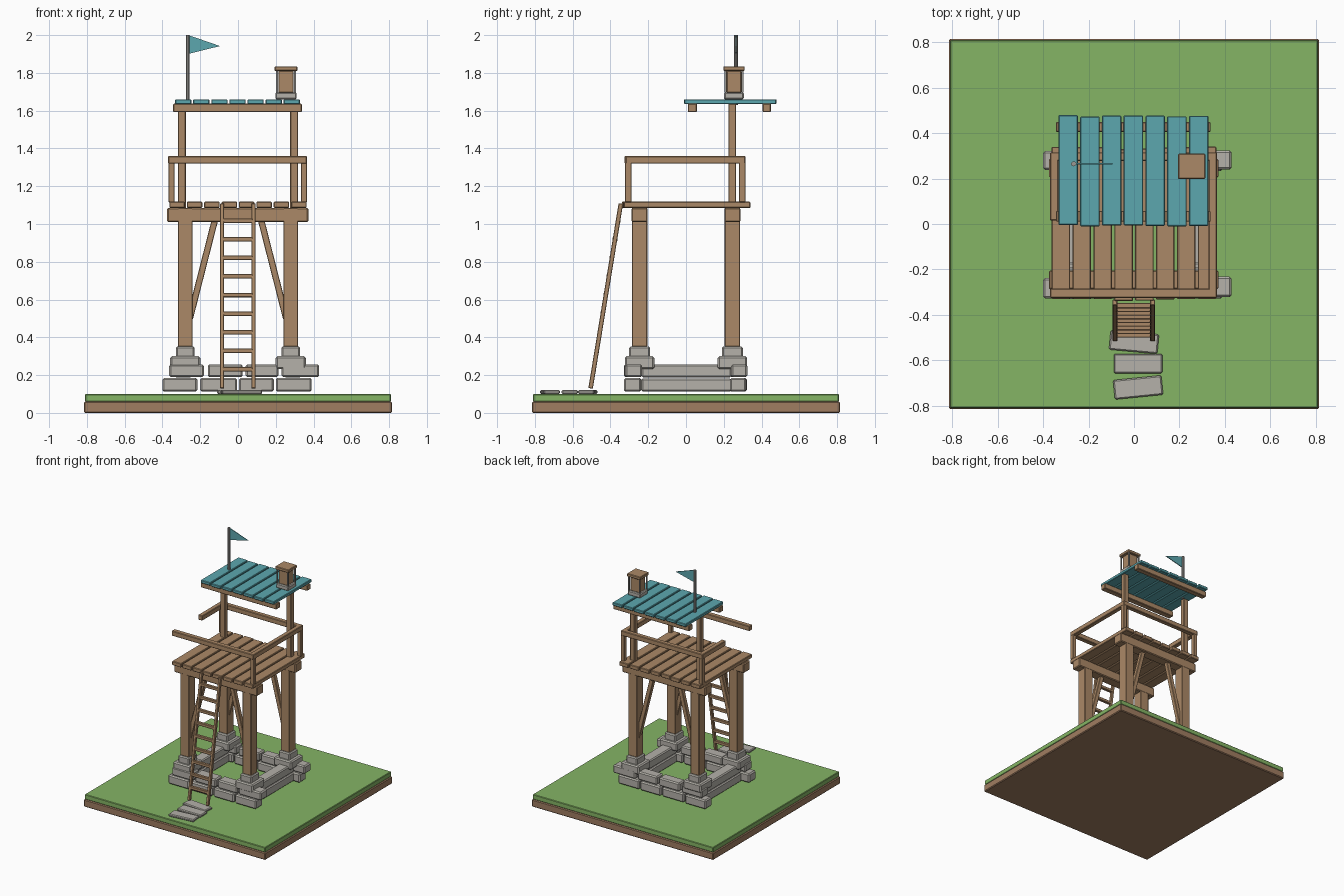
import bpy, bmesh, math, random
from mathutils import Vector, Matrix

if "Cube" in bpy.data.objects:
    bpy.data.objects.remove(bpy.data.objects["Cube"])

random.seed(4)


def material(name, rgb):
    m = bpy.data.materials.new(name)
    m.diffuse_color = (*rgb, 1)
    m.use_nodes = True
    m.node_tree.nodes["Principled BSDF"].inputs["Base Color"].default_value = m.diffuse_color
    return m


WOOD = material("wood", (0.41, 0.25, 0.135))
SOIL = material("soil", (0.35, 0.205, 0.12))
GRASS = material("grass green", (0.235, 0.46, 0.13))
STONE = material("stone grey", (0.46, 0.44, 0.40))
TEAL = material("teal paint", (0.107, 0.39, 0.43))
METAL = material("metal grey", (0.33, 0.32, 0.30))


def finish(name, bm, mat, bevel=0.0):
    bmesh.ops.recalc_face_normals(bm, faces=bm.faces)
    me = bpy.data.meshes.new(name)
    bm.to_mesh(me)
    bm.free()
    me.materials.append(mat)
    ob = bpy.data.objects.new(name, me)
    bpy.context.collection.objects.link(ob)
    if bevel:
        b = ob.modifiers.new("worn_edges", 'BEVEL')
        b.width, b.segments = bevel, 1
    return ob


def box(name, x, y, z, mat, bevel=0.004, turn=0.0):
    """Box from (min, max) ranges, optionally turned about its own vertical axis."""
    size = Vector((x[1] - x[0], y[1] - y[0], z[1] - z[0]))
    mid = Vector((x[0] + x[1], y[0] + y[1], z[0] + z[1])) / 2
    bm = bmesh.new()
    bmesh.ops.create_cube(bm, size=1, matrix=Matrix.Translation(mid)
                          @ Matrix.Rotation(turn, 4, 'Z') @ Matrix.Diagonal((*size, 1)))
    return finish(name, bm, mat, bevel)


def beam(name, a, b, wx, wy, mat):
    """Square timber from point a to point b."""
    a, b = Vector(a), Vector(b)
    d = b - a
    bm = bmesh.new()
    rot = d.to_track_quat('Z', 'Y').to_matrix()
    # keep the cross-section square to the x axis
    zc = d.normalized()
    yc = zc.cross(Vector((1, 0, 0))).normalized()
    rot = Matrix((yc.cross(zc), yc, zc)).transposed().to_4x4()
    bmesh.ops.create_cube(bm, size=1, matrix=Matrix.Translation((a + b) / 2) @ rot
                          @ Matrix.Diagonal((wx, wy, d.length, 1)))
    return finish(name, bm, mat, 0.003)


def around(c, half):
    return (c - half, c + half)


# Ground slab
box("soil_slab", (-.815, .815), (-.815, .815), (0, .06), SOIL, .006)
box("grass_slab", (-.81, .81), (-.81, .81), (.06, .10), GRASS, .004)

# Stepping stones
for i, (cx, cy, turn) in enumerate([(0, -.52, -.09), (.018, -.615, 0), (.018, -.72, .1)]):
    box(f"step_stone_{i}", around(cx, .107), around(cy, .043), (.10, .121), STONE, .006, turn)

# Foundation: two staggered courses front and back, long blocks at the sides
LOWER = [(-.40, -.215), (-.20, -.005), (.005, .19), (.20, .39)]
UPPER = [(-.365, -.18), (-.16, .025), (.04, .215), (.23, .43)]
for side, y in (("front", (-.325, -.235)), ("back", (.235, .32))):
    for course, z in ((LOWER, (.112, .185)), (UPPER, (.19, .257))):
        for x in course:
            j = random.uniform(-.005, .005)
            box(f"{side}_wall_stone", x, (y[0] + j, y[1] + j), z, STONE, .009)
for sx in (-1, 1):
    for z in ((.112, .183), (.187, .257)):
        box("side_wall_stone", around(sx * .29, .045), (-.235, .24), z, STONE, .008)

# Corner legs on stone footings, with diagonal braces
for sx in (-1, 1):
    for sy in (-1, 1):
        cx, cy = sx * .279, sy * .246
        box("footing_stone", around(cx, .08), around(cy, .078), (.232, .30), STONE, .009)
        box("footing_cap", around(cx, .05), around(cy, .055), (.285, .352), STONE, .008)
        box("leg", around(cx, .039), around(cy, .041), (.35, 1.085), WOOD)
        beam("brace", (sx * .255, cy, .50), (sx * .12, cy, 1.03), .034, .034, WOOD)

# Platform beams and planks
for sy in (-1, 1):
    box("platform_beam", (-.375, .372), around(sy * .246, .042), (1.01, 1.085), WOOD, .006)
for i in range(8):
    j = random.uniform(-.008, .008)
    box("deck_plank", around(-.322 + i * .092, .041), (-.335 + j, .335 + j), (1.085, 1.118), WOOD)

# Railing: full at front, right and back, short at left
for x, y in ((.35, -.305), (.35, .298), (-.352, .298)):
    box("rail_post", around(x, .016), around(y, .017), (1.115, 1.325), WOOD, .003)
RAIL = (1.32, 1.36)
box("front_rail", (-.37, .365), (-.325, -.285), RAIL, WOOD)
box("back_rail", (-.37, .365), (.278, .316), RAIL, WOOD)
box("right_rail", (.328, .366), (-.32, .315), RAIL, WOOD)
box("left_rail", (-.37, -.332), (.015, .315), RAIL, WOOD)

# Roof posts, beams and painted planks
for sx in (-1, 1):
    box("roof_post", around(sx * .297, .021), around(.245, .021), (1.08, 1.637), WOOD)
for y in ((.01, .058), (.405, .45)):
    box("roof_beam", (-.343, .338), y, (1.592, 1.637), WOOD)
for i in range(7):
    j = random.uniform(-.004, .004)
    box("roof_plank", around(-.29 + i * .0958, .043), (-.008 + j, .477 + j), (1.635, 1.66), TEAL)

# Ladder
FOOT, HEAD = Vector((0, -.505, .13)), Vector((0, -.345, 1.108))
for x in (-.084, .082):
    off = Vector((x, 0, 0))
    beam("ladder_rail", FOOT + off, HEAD + off, .021, .024, WOOD)
for i in range(9):
    z = .23 + i * .0985
    p = FOOT.lerp(HEAD, (z - FOOT.z) / (HEAD.z - FOOT.z))
    box("ladder_rung", (-.08, .078), around(p.y, .012), around(z, .012), WOOD, .003)

# Lantern on the roof
LX, LY = .254, .254
box("lantern_base", around(LX, .056), around(LY, .052), (1.66, 1.697), STONE, .006)
box("lantern_body", around(LX, .040), around(LY, .039), (1.695, 1.812), WOOD)
box("lantern_cap", around(LX, .060), around(LY, .056), (1.81, 1.835), WOOD)
for sx in (-1, 1):
    for sy in (-1, 1):
        box("lantern_bar", around(LX + sx * .048, .005), around(LY + sy * .045, .005),
            (1.695, 1.812), METAL, 0)

# Flag pole and pennant
bm = bmesh.new()
bmesh.ops.create_cone(bm, cap_ends=True, segments=10, radius1=.011, radius2=.011, depth=.37,
                      matrix=Matrix.Translation((-.266, .265, 1.815)))
finish("flag_pole", bm, METAL)
bm = bmesh.new()
tri = [(-.257, 1.998), (-.257, 1.902), (-.095, 1.942)]
face = bm.faces.new([bm.verts.new((x, .262, z)) for x, z in tri])
ext = bmesh.ops.extrude_face_region(bm, geom=[face])
bmesh.ops.translate(bm, vec=(0, .006, 0),
                    verts=[v for v in ext["geom"] if isinstance(v, bmesh.types.BMVert)])
finish("flag", bm, TEAL)
